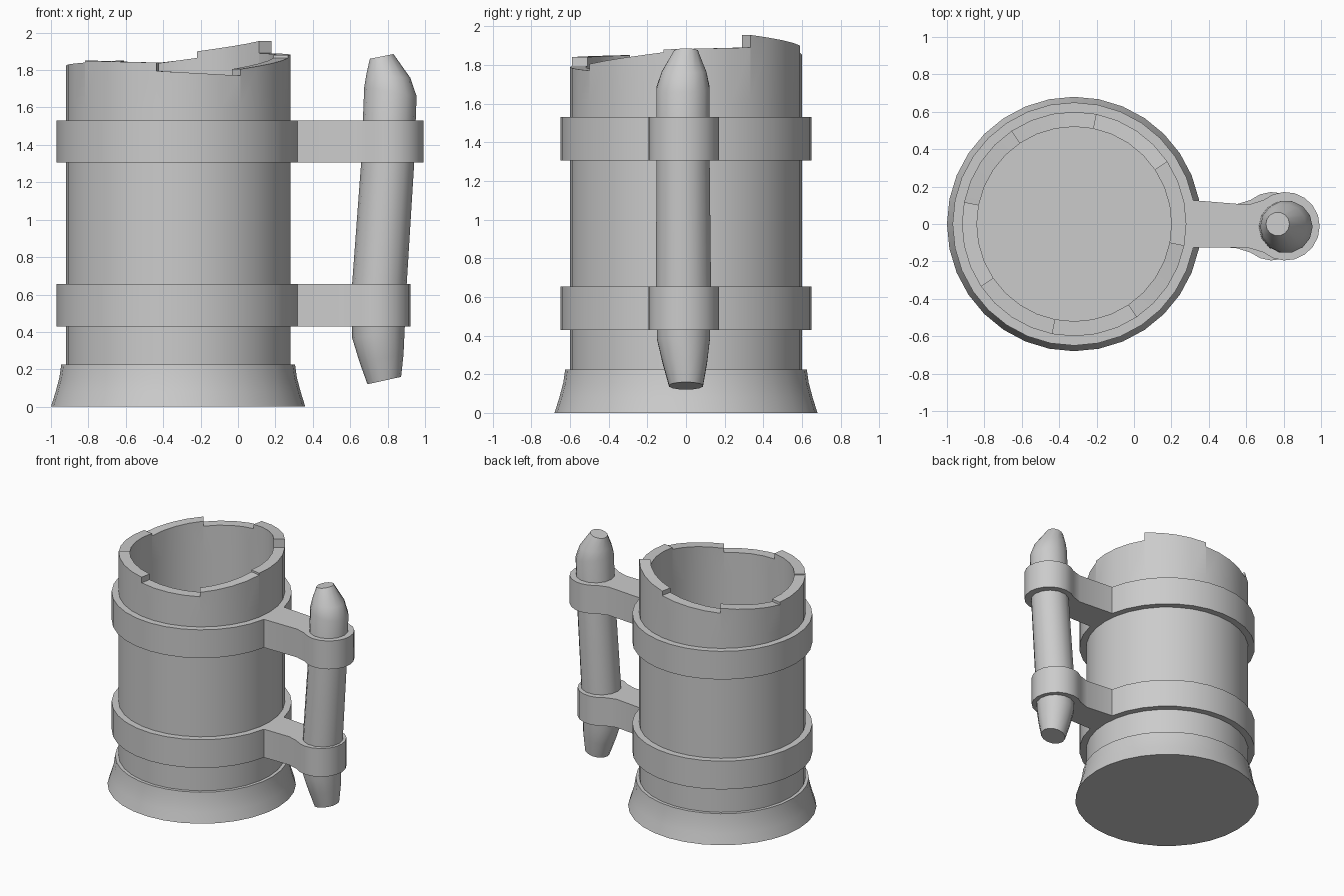
import bpy, bmesh
from math import sin, cos, pi, radians

if "Cube" in bpy.data.objects:
    bpy.data.objects.remove(bpy.data.objects["Cube"])

CX = -0.32          # tankard axis
N = 32              # sides of the round parts


def finish(bm, name, angle=30):
    bmesh.ops.remove_doubles(bm, verts=bm.verts, dist=1e-5)
    bmesh.ops.recalc_face_normals(bm, faces=bm.faces)
    me = bpy.data.meshes.new(name)
    bm.to_mesh(me)
    bm.free()
    ob = bpy.data.objects.new(name, me)
    bpy.context.collection.objects.link(ob)
    bpy.ops.object.select_all(action='DESELECT')
    ob.select_set(True)
    bpy.context.view_layer.objects.active = ob
    bpy.ops.object.shade_smooth_by_angle(angle=radians(angle))
    return ob


def polar(r, deg, z, cx=CX, cy=0.0):
    a = radians(deg)
    return (cx + r * cos(a), cy + r * sin(a), z)


def skin(bm, rings, caps=True, closed=False):
    """Join a list of vertex rings with quads."""
    rings = [[bm.verts.new(p) for p in r] for r in rings]
    pairs = list(zip(rings, rings[1:]))
    if closed:
        pairs.append((rings[-1], rings[0]))
    for a, b in pairs:
        n = len(a)
        for i in range(n):
            j = (i + 1) % n
            bm.faces.new((a[i], a[j], b[j], b[i]))
    if caps and not closed:
        bm.faces.new(rings[0])
        bm.faces.new(rings[-1])


def circle(r, z, n=N):
    return [polar(r, 360 * i / n, z) for i in range(n)]


# Flared foot
bm = bmesh.new()
skin(bm, [circle(r, z) for r, z in
          ((0.68, 0), (0.655, 0.08), (0.635, 0.155), (0.625, 0.225), (0.56, 0.225))])
finish(bm, "flared_foot")

# Body: eight staves with uneven, sloping tops (start and end height of each)
R_OUT, R_IN, Z_LOW, Z_MID = 0.60, 0.52, 0.19, 1.6
tops = [(1.88, 1.89), (1.955, 1.90), (1.865, 1.81), (1.85, 1.80),
        (1.82, 1.84), (1.85, 1.84), (1.795, 1.77), (1.805, 1.865)]
bm = bmesh.new()
quad = lambda *pts: bm.faces.new([bm.verts.new(p) for p in pts])
for k, (h0, h1) in enumerate(tops):
    start = -11.25 + 45 * k
    for i in range(4):
        a, b = start + 11.25 * i, start + 11.25 * (i + 1)
        za, zb = h0 + (h1 - h0) * i / 4, h0 + (h1 - h0) * (i + 1) / 4
        for r in (R_OUT, R_IN):
            quad(polar(r, a, Z_LOW), polar(r, b, Z_LOW), polar(r, b, Z_MID), polar(r, a, Z_MID))
            quad(polar(r, a, Z_MID), polar(r, b, Z_MID), polar(r, b, zb), polar(r, a, za))
        quad(polar(R_OUT, a, za), polar(R_OUT, b, zb), polar(R_IN, b, zb), polar(R_IN, a, za))
        quad(polar(R_OUT, a, Z_LOW), polar(R_OUT, b, Z_LOW),
             polar(R_IN, b, Z_LOW), polar(R_IN, a, Z_LOW))
    prev = tops[k - 1][1]       # step down to the previous stave
    quad(polar(R_OUT, start, prev), polar(R_OUT, start, h0),
         polar(R_IN, start, h0), polar(R_IN, start, prev))
finish(bm, "stave_body")

# Inside floor
bm = bmesh.new()
skin(bm, [circle(0.53, 0.19), circle(0.53, 0.25)])
finish(bm, "inner_floor")

# Hoops, each with an arm ending in a collar round the handle
for name, z0, z1, hx in (("upper", 1.305, 1.53, 0.81), ("lower", 0.43, 0.655, 0.74)):
    bm = bmesh.new()
    skin(bm, [circle(r, z) for r, z in
              ((0.59, z0), (0.65, z0), (0.65, z1), (0.59, z1))], closed=True)
    finish(bm, name + "_hoop")

    cy = -0.012
    outline = [polar(0.65, a, 0) for a in (11.25, 0, -11.25)]
    outline.append((hx - 0.20, cy - 0.115, 0))
    outline += [polar(0.183, -130 + 260 * i / 14, 0, hx, cy) for i in range(15)]
    outline.append((hx - 0.20, cy + 0.115, 0))
    bm = bmesh.new()
    skin(bm, [[(x, y, z) for x, y, _ in outline] for z in (z0, z1)])
    finish(bm, name + "_handle_arm")

# Handle: crooked tapered rod; each ring = centre x, centre y, z, radius, tilt
rings = [(0.782, 0.0, 0.14, 0.09, 0.22), (0.767, -0.006, 0.26, 0.118, 0.16),
         (0.75, -0.013, 0.38, 0.14, 0.08), (0.756, -0.013, 0.655, 0.146, 0),
         (0.80, -0.015, 1.30, 0.141, -0.1), (0.815, -0.015, 1.685, 0.14, -0.18),
         (0.803, -0.01, 1.765, 0.118, -0.05), (0.768, 0.0, 1.873, 0.063, 0.2)]
bm = bmesh.new()
n = 14
skin(bm, [[(cx + r * cos(2 * pi * i / n), cy + r * sin(2 * pi * i / n),
            z + t * r * cos(2 * pi * i / n)) for i in range(n)]
          for cx, cy, z, r, t in rings])
finish(bm, "handle_rod", 35)
